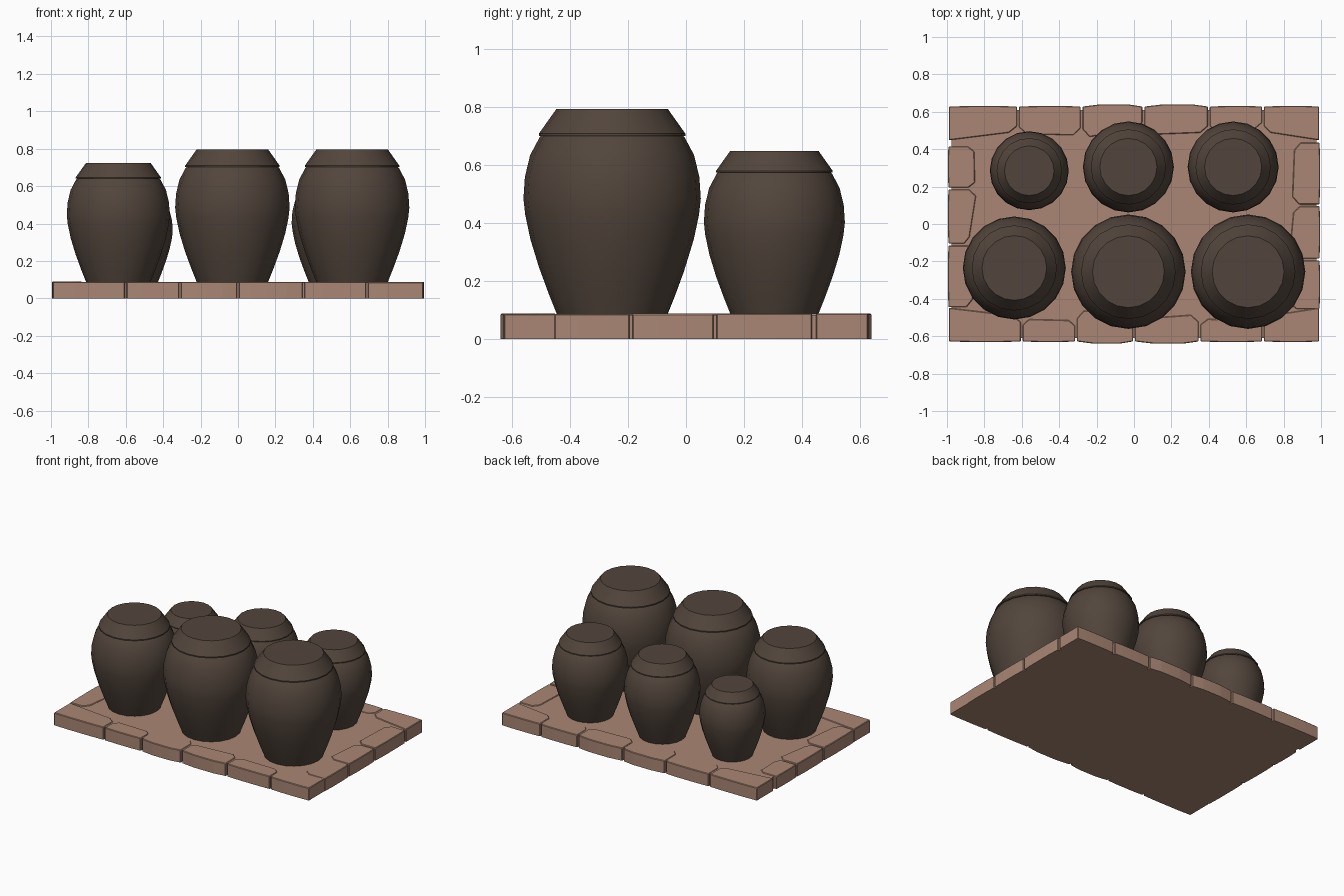
import bpy, bmesh, math, random
from mathutils import Vector

if "Cube" in bpy.data.objects:
    bpy.data.objects.remove(bpy.data.objects["Cube"])

random.seed(4)


def material(name, color):
    m = bpy.data.materials.new(name)
    m.diffuse_color = (*color, 1)
    m.use_nodes = True
    m.node_tree.nodes["Principled BSDF"].inputs["Base Color"].default_value = m.diffuse_color
    return m


CLAY = material("dark_clay", (0.085, 0.06, 0.045))
STONE = material("warm_stone", (0.40, 0.24, 0.175))


def add_object(name, bm, mat, angle):
    bmesh.ops.recalc_face_normals(bm, faces=bm.faces[:])
    me = bpy.data.meshes.new(name)
    bm.to_mesh(me)
    bm.free()
    me.materials.append(mat)
    ob = bpy.data.objects.new(name, me)
    bpy.context.collection.objects.link(ob)
    bpy.ops.object.select_all(action='DESELECT')
    bpy.context.view_layer.objects.active = ob
    ob.select_set(True)
    bpy.ops.object.shade_smooth_by_angle(angle=math.radians(angle))
    return ob


def lathe(name, profile, loc, scale, sides=20):
    bm = bmesh.new()
    rings = []
    for r, z in profile:
        rings.append([bm.verts.new((r * scale * math.cos(2 * math.pi * i / sides),
                                    r * scale * math.sin(2 * math.pi * i / sides),
                                    z * scale)) for i in range(sides)])
    for lo, hi in zip(rings, rings[1:]):
        for i in range(sides):
            j = (i + 1) % sides
            bm.faces.new((lo[i], lo[j], hi[j], hi[i]))
    bm.faces.new(rings[0])
    bm.faces.new(rings[-1])
    ob = add_object(name, bm, CLAY, 35)
    ob.location = loc
    return ob


def prism(name, outline, z0, z1, bevel=0.0):
    bm = bmesh.new()
    bottom = bm.faces.new([bm.verts.new((x, y, z0)) for x, y in outline])
    ext = bmesh.ops.extrude_face_region(bm, geom=[bottom])
    top = [v for v in ext["geom"] if isinstance(v, bmesh.types.BMVert)]
    bmesh.ops.translate(bm, verts=top, vec=Vector((0, 0, z1 - z0)))
    if bevel:
        # soften only the top rim and the upright corners
        edges = [e for e in bm.edges if max(v.co.z for v in e.verts) > z1 - 1e-5]
        bmesh.ops.bevel(bm, geom=edges, offset=bevel, segments=1, affect='EDGES')
    return add_object(name, bm, STONE, 30)


# Pots: body and overhanging lid, given as (radius, height) at the largest size
BODY = [(0.19, 0), (0.22, 0.075), (0.253, 0.165), (0.282, 0.26), (0.300, 0.345),
        (0.306, 0.40), (0.301, 0.475), (0.283, 0.55), (0.25, 0.612), (0.232, 0.63)]
LID = [(0.225, 0.617), (0.253, 0.617), (0.253, 0.624), (0.192, 0.71)]
POTS = [(-0.64, -0.235, 0.90), (-0.03, -0.255, 1.0), (0.61, -0.255, 1.0),
        (-0.56, 0.285, 0.69), (-0.03, 0.305, 0.795), (0.53, 0.305, 0.795)]
for n, (x, y, s) in enumerate(POTS, 1):
    lathe(f"pot_body_{n}", BODY, (x, y, 0.085), s)
    lathe(f"pot_lid_{n}", LID, (x, y, 0.085), s)

# Central paving slab
prism("paving_slab", [(-0.975, -0.61), (0.975, -0.61), (0.975, 0.61), (-0.975, 0.61)], 0, 0.084)

# Edge stones: joints along each side, mapped from (along, inward depth) to x, y
SIDES = {
    "front": ([-0.995, -0.6, -0.31, 0.0, 0.35, 0.69, 0.995], lambda t, d: (t, -0.628 + d)),
    "back": ([-0.995, -0.62, -0.28, 0.05, 0.4, 0.69, 0.995], lambda t, d: (t, 0.628 - d)),
    "right": ([-0.46, -0.19, 0.1, 0.44], lambda t, d: (0.992 - d, t)),
    "left": ([-0.45, -0.11, 0.19, 0.42], lambda t, d: (-0.992 + d, t)),
}
for side, (joints, place) in SIDES.items():
    long_side = side in ("front", "back")
    count = len(joints) - 1
    for i in range(count):
        a, b = joints[i] + 0.005, joints[i + 1] - 0.005
        corner = long_side and i in (0, count - 1)
        w = b - a
        bulge = -0.012 if long_side and i in (2, 3) else -0.003
        d1, d2 = (random.uniform(0.11, 0.17) for _ in range(2))
        if corner:
            d1, d2 = (0.18, 0.14) if i == 0 else (0.14, 0.18)
        shape = [(a, 0), (a + 0.3 * w, bulge), (a + 0.75 * w, bulge), (b, 0)]
        shape += [(b, d2 * 0.75), (b - 0.12 * w, d2), (a + 0.12 * w, d1), (a, d1 * 0.75)]
        if corner:
            k = 0 if i == 0 else 1
            shape = shape[:6] + [(a, d1)] if k == 0 else shape[:4] + [(b, d2)] + shape[6:]
        prism(f"{side}_edge_stone_{i + 1}", [place(t, d) for t, d in shape],
              0.0, 0.089 - random.uniform(0, 0.002), 0.004)
